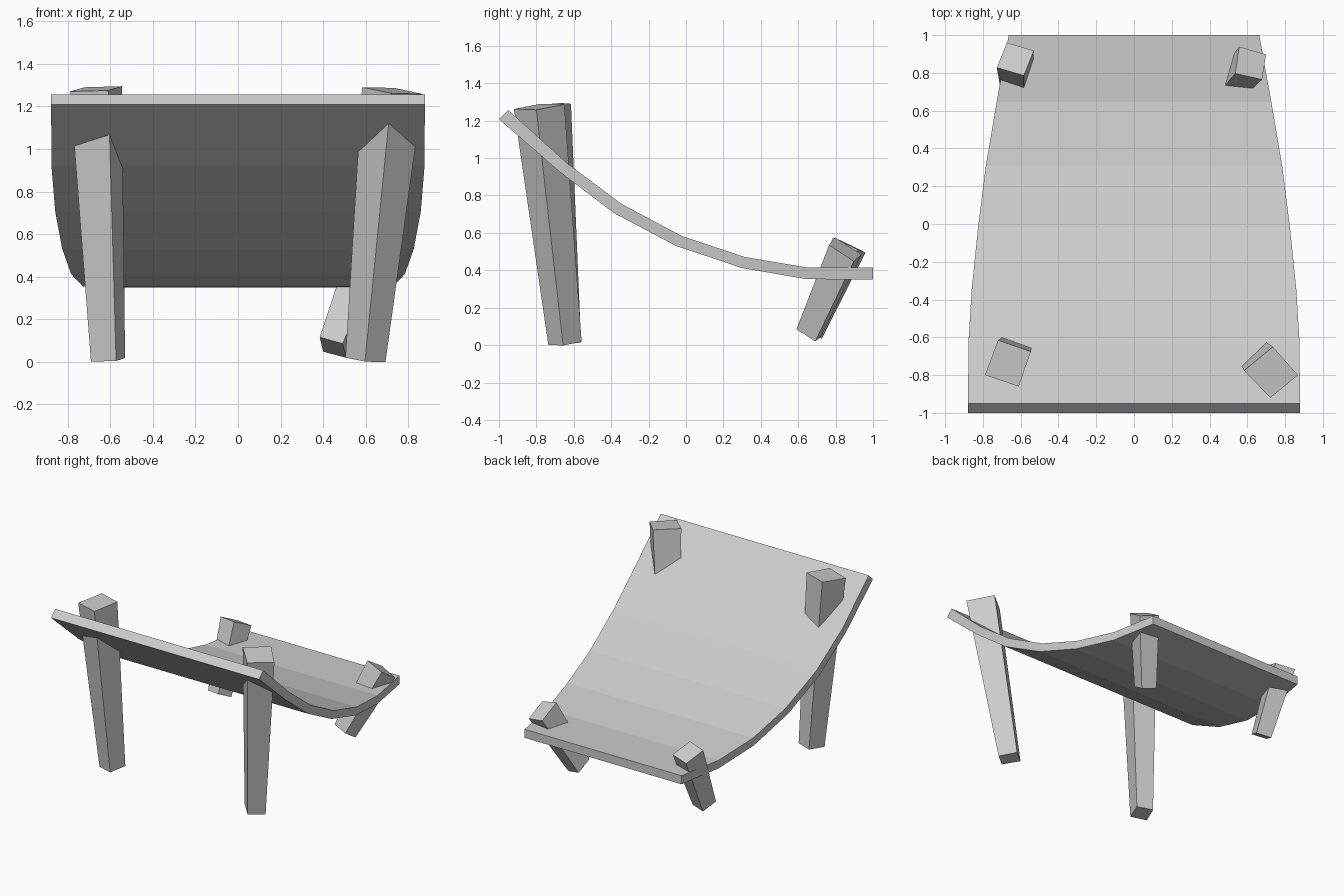
import bpy
from mathutils import Vector


def make_object(name, verts, faces):
    mesh = bpy.data.meshes.new(name)
    mesh.from_pydata(verts, [], faces)
    mesh.update()
    obj = bpy.data.objects.new(name, mesh)
    bpy.context.collection.objects.link(obj)
    return obj


def loft(name, rings):
    """Skin a list of four-cornered rings and cap both ends."""
    verts = [v for ring in rings for v in ring]
    faces = [(3, 2, 1, 0)]
    for r in range(len(rings) - 1):
        a, b = 4 * r, 4 * r + 4
        for i in range(4):
            j = (i + 1) % 4
            faces.append((a + i, a + j, b + j, b + i))
    n = 4 * (len(rings) - 1)
    faces.append((n, n + 1, n + 2, n + 3))
    return make_object(name, verts, faces)


# Curved slab: half width, underside (y, z), upper side (y, z), front to back
stations = [
    (0.878, (-1.00, 1.208), (-0.95, 1.257)),
    (0.877, (-0.674, 0.925), (-0.636, 0.973)),
    (0.859, (-0.385, 0.706), (-0.345, 0.755)),
    (0.826, (-0.053, 0.530), (-0.022, 0.583)),
    (0.784, (0.300, 0.412), (0.310, 0.472)),
    (0.727, (0.642, 0.353), (0.647, 0.415)),
    (0.663, (1.00, 0.350), (1.00, 0.415)),
]
loft("curved_slab", [
    [(-w, *lo), (-w, *hi), (w, *hi), (w, *lo)] for w, lo, hi in stations
])


# Leaning tapered leg: top corners counter-clockwise, foot centre, foot scale
def leg(name, top, foot, taper):
    top = [Vector(p) for p in top]
    centre = sum(top, Vector()) / 4
    bottom = [Vector(foot) + (p - centre) * taper for p in top]
    loft(name, [bottom, top])


leg("front_left_leg",
    [(-0.789, -0.80, 1.27), (-0.61, -0.86, 1.275),
     (-0.546, -0.675, 1.295), (-0.72, -0.615, 1.29)],
    (-0.61, -0.642, 0.009), 0.66)
leg("front_right_leg",
    [(0.583, -0.776, 1.29), (0.722, -0.92, 1.262),
     (0.868, -0.80, 1.258), (0.735, -0.65, 1.287)],
    (0.60, -0.648, 0.009), 0.66)
leg("back_left_leg",
    [(-0.726, 0.828, 0.56), (-0.583, 0.786, 0.575),
     (-0.53, 0.918, 0.51), (-0.673, 0.96, 0.495)],
    (-0.617, 0.66, 0.065), 0.76)
leg("back_right_leg",
    [(0.536, 0.797, 0.575), (0.678, 0.765, 0.535),
     (0.699, 0.897, 0.448), (0.557, 0.939, 0.485)],
    (0.446, 0.655, 0.067), 0.76)
